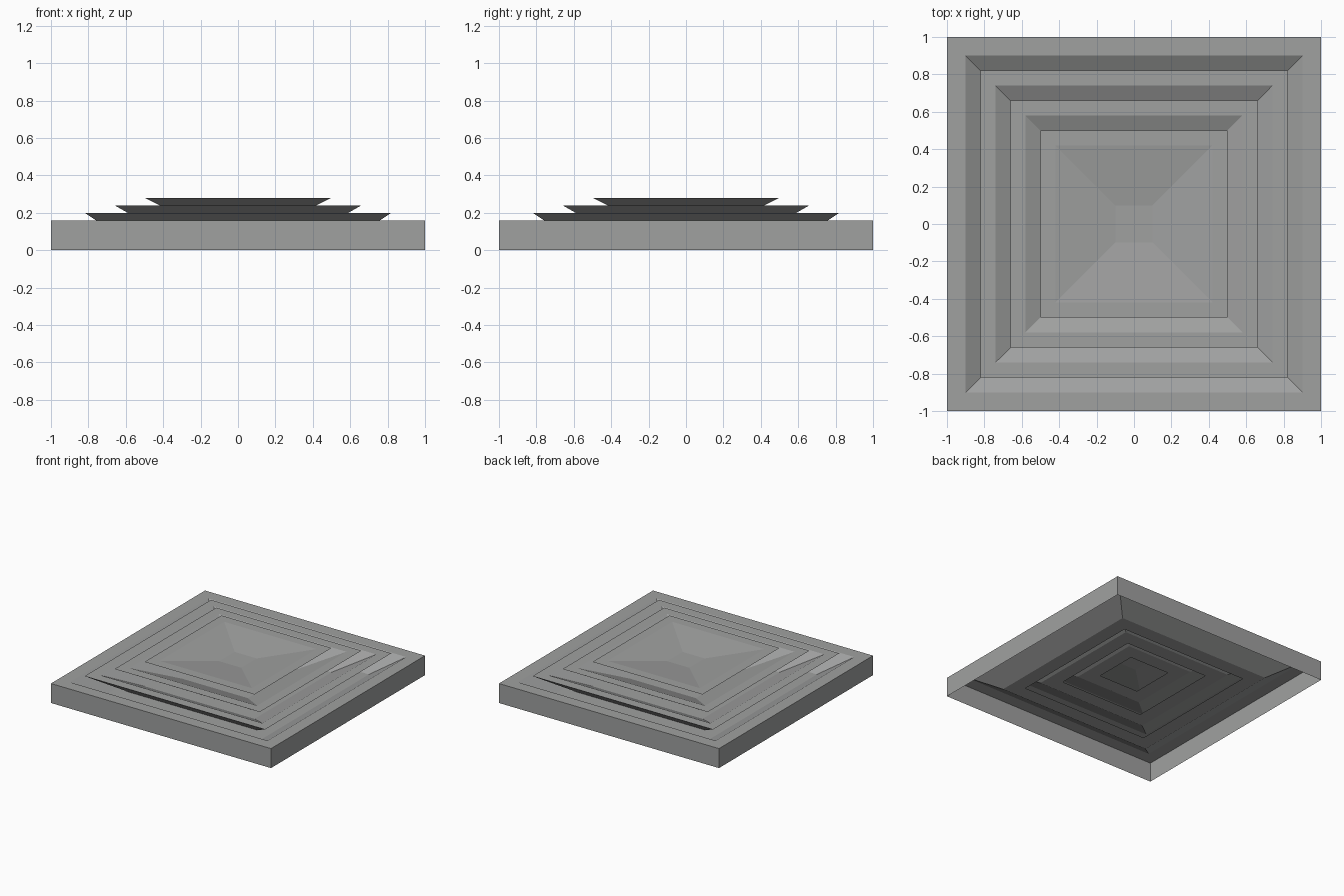
import bpy, bmesh

if "Cube" in bpy.data.objects:
    bpy.data.objects.remove(bpy.data.objects["Cube"])

# one plain grey for the whole panel
grey = bpy.data.materials.new("plain_grey")
grey.diffuse_color = (0.35, 0.355, 0.352, 1.0)
grey.use_nodes = True
grey.node_tree.nodes["Principled BSDF"].inputs["Base Color"].default_value = grey.diffuse_color

# half-width and height of each square ring, from the outer foot to the dish
profile = [(1.0, 0.0), (1.0, 0.16), (0.90, 0.16)]      # open-bottomed rim
for i in range(3):                                      # three flared tiers
    floor = 0.04 + 0.04 * i                             # flat groove floor
    inner = 0.58 - 0.20 * i
    top = 0.82 - 0.16 * i
    z = 0.20 + 0.04 * i
    profile += [(inner + 0.12, floor), (inner, floor), (top, z), (top - 0.08, z)]
profile.append((0.10, 0.24))                            # floor of the centre dish


def square_ring(bm, r, z):
    return [bm.verts.new((sx * r, sy * r, z))
            for sx, sy in ((-1, -1), (1, -1), (1, 1), (-1, 1))]


# folded sheet joining all the rings
bm = bmesh.new()
rings = [square_ring(bm, r, z) for r, z in profile]
for low, high in zip(rings, rings[1:]):
    for k in range(4):
        n = (k + 1) % 4
        bm.faces.new((low[k], low[n], high[n], high[k]))
bm.faces.new(rings[-1])

mesh = bpy.data.meshes.new("stepped_panel")
bm.to_mesh(mesh)
bm.free()
mesh.materials.append(grey)
panel = bpy.data.objects.new("stepped_panel", mesh)
bpy.context.collection.objects.link(panel)
